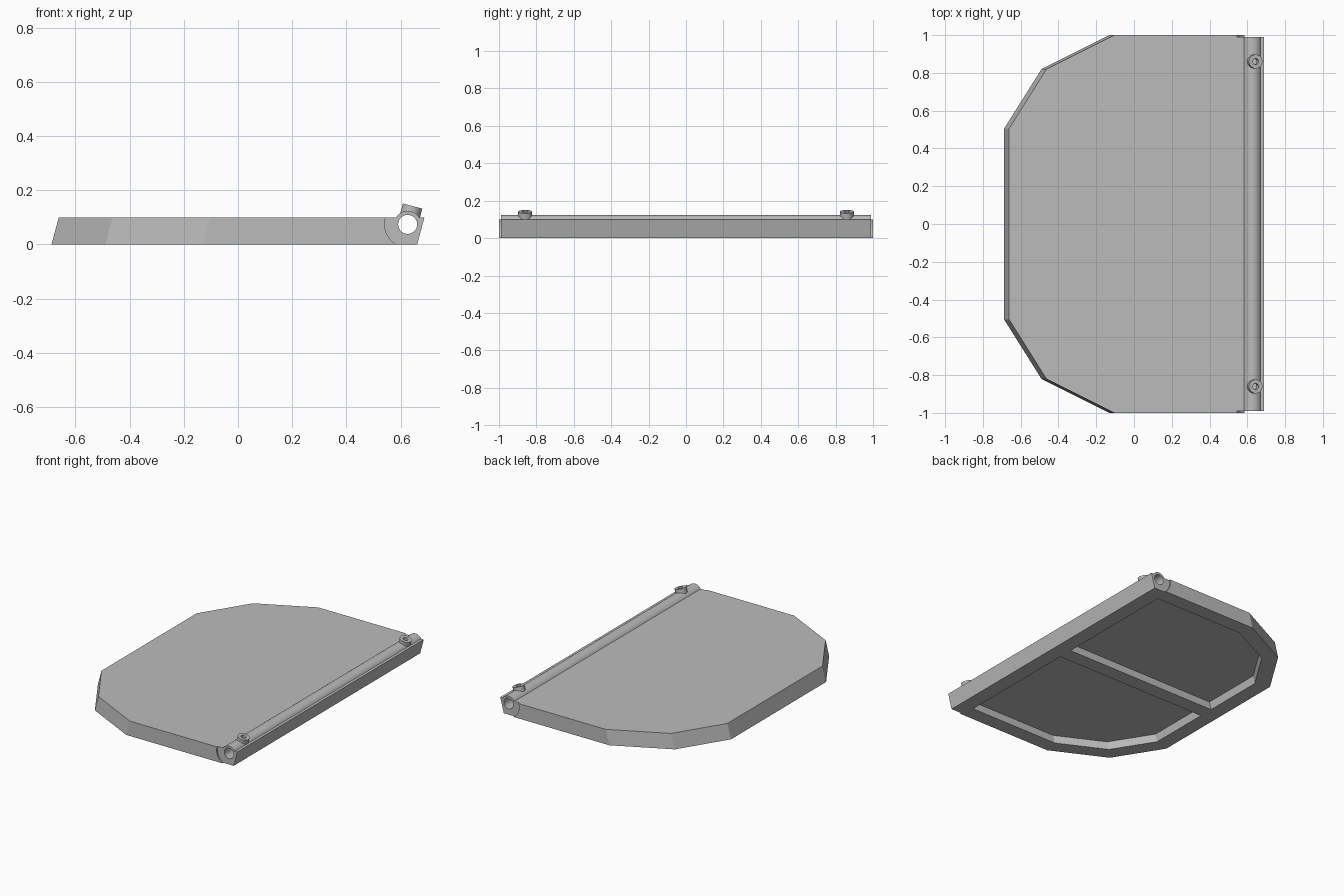
import bpy, bmesh, math
from mathutils import Vector, Matrix

if "Cube" in bpy.data.objects:
    bpy.data.objects.remove(bpy.data.objects["Cube"])

TILT = math.radians(15)
SHEAR = math.tan(TILT)
AXIS = Vector((0.626, 0, 0.074))       # hinge axis point
UP = Vector((math.sin(TILT), 0, math.cos(TILT)))

grey = bpy.data.materials.new("plain_grey")
grey.diffuse_color = (0.5, 0.5, 0.5, 1)
grey.use_nodes = True
grey.node_tree.nodes["Principled BSDF"].inputs["Base Color"].default_value = grey.diffuse_color


def prism(name, a, b):
    """Solid between two matching loops of points."""
    bm = bmesh.new()
    va, vb = [bm.verts.new(p) for p in a], [bm.verts.new(p) for p in b]
    bm.faces.new(va)
    bm.faces.new(vb[::-1])
    n = len(va)
    for i in range(n):
        j = (i + 1) % n
        bm.faces.new((va[i], vb[i], vb[j], va[j]))
    bmesh.ops.recalc_face_normals(bm, faces=bm.faces)
    me = bpy.data.meshes.new(name)
    bm.to_mesh(me)
    bm.free()
    me.materials.append(grey)
    ob = bpy.data.objects.new(name, me)
    bpy.context.collection.objects.link(ob)
    return ob


def slab(name, pts, z0, z1):
    """Plan outline raised along the tilted direction."""
    return prism(name, *[[(x + SHEAR * z, y, z) for x, y in pts] for z in (z0, z1)])


def rod(name, p, q, r, n):
    """Cylinder from p to q."""
    d = q - p
    m = d.to_track_quat('Z', 'Y').to_matrix()
    ring = [m @ Vector((r * math.cos(2 * math.pi * i / n), r * math.sin(2 * math.pi * i / n), 0))
            for i in range(n)]
    return prism(name, [p + v for v in ring], [q + v for v in ring])


def combine(target, other, op):
    mod = target.modifiers.new("bool", 'BOOLEAN')
    mod.operation, mod.solver, mod.object = op, 'EXACT', other
    bpy.context.view_layer.objects.active = target
    bpy.ops.object.modifier_apply(modifier=mod.name)
    bpy.data.objects.remove(other)


# flap plate with clipped corners
half = [(0.661, 1), (-0.13, 1), (-0.49, 0.82), (-0.688, 0.505)]
flap = slab("hinged_flap", half + [(x, -y) for x, y in reversed(half)], 0, 0.1)

# hinge barrel
Y = Vector((0, 1, 0))
combine(flap, rod("barrel", AXIS - Y * 1.05, AXIS + Y * 1.05, 0.05, 48), 'UNION')

# recessed ends around the barrel
arc = [(AXIS.x + 0.085 * math.cos(math.radians(t)), AXIS.z + 0.085 * math.sin(math.radians(t)))
       for t in range(90, 271, 6)]
arc += [(0.8, AXIS.z - 0.085), (0.8, AXIS.z + 0.085)]
for s in (-1, 1):
    combine(flap, prism("notch", [(x, s * 0.99, z) for x, z in arc],
                        [(x, s * 1.1, z) for x, z in arc]), 'DIFFERENCE')

# tilted bosses on the barrel
for s in (-1, 1):
    c = AXIS + Y * s * 0.86
    combine(flap, rod("boss", c, c + UP * 0.07, 0.037, 32), 'UNION')

# barrel bore and boss holes
combine(flap, rod("bore", AXIS - Y * 1.2, AXIS + Y * 1.2, 0.035, 48), 'DIFFERENCE')
for s in (-1, 1):
    c = AXIS + Y * s * 0.86
    combine(flap, rod("boss_hole", c, c + UP * 0.12, 0.016, 24), 'DIFFERENCE')

# two pockets underneath with a middle rib
pocket = [(0.56, 0.05), (0.56, 0.9), (-0.107, 0.9), (-0.419, 0.744), (-0.588, 0.476), (-0.588, 0.05)]
for s in (-1, 1):
    combine(flap, slab("pocket", [(x, s * y) for x, y in pocket], -0.05, 0.05), 'DIFFERENCE')

# smooth round parts, keep plate edges sharp
flap.select_set(True)
bpy.context.view_layer.objects.active = flap
bpy.ops.object.shade_smooth_by_angle(angle=math.radians(20))
